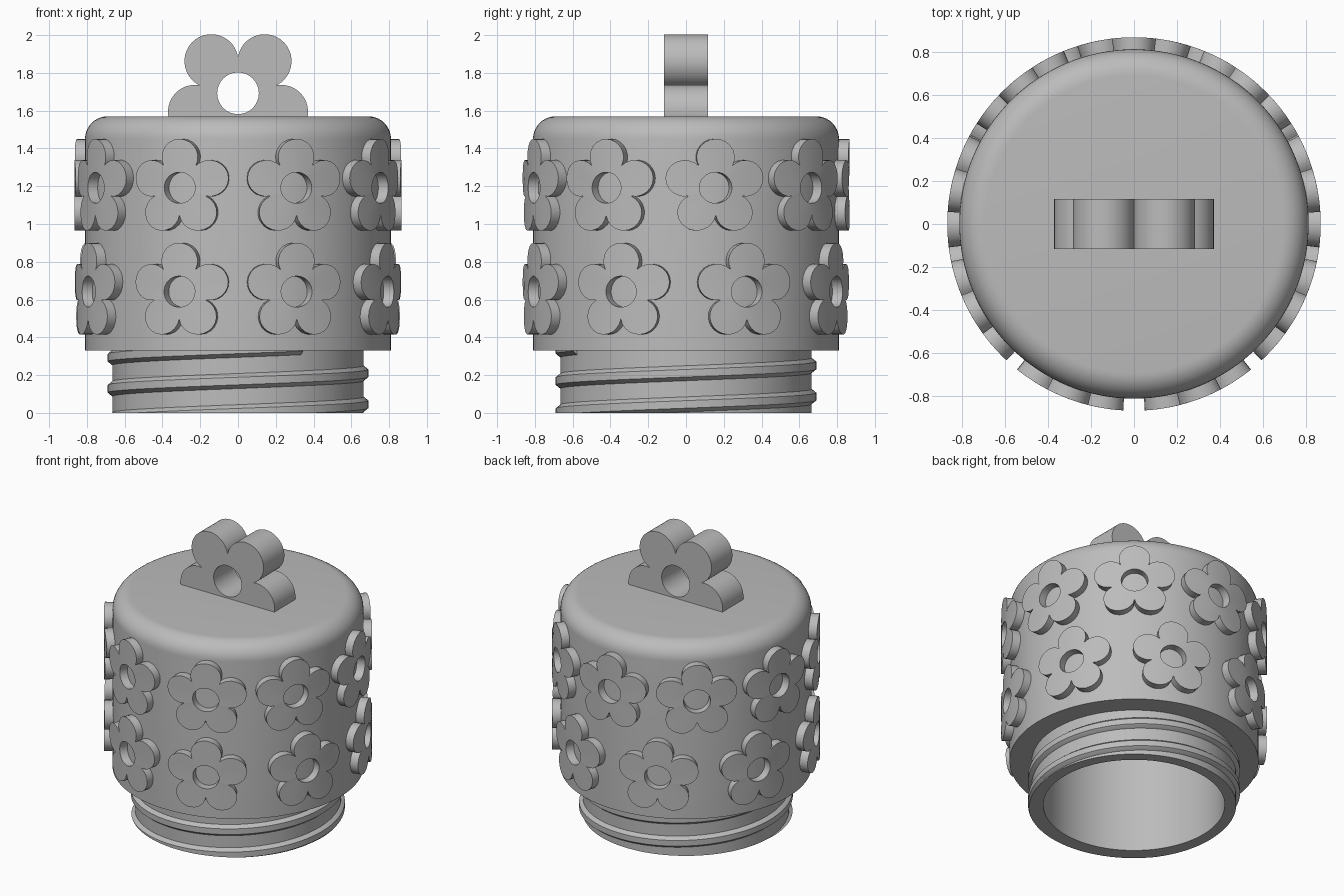
import bpy, bmesh
from math import sin, cos, pi, radians, atan2, hypot
from mathutils import Vector

cube = bpy.data.objects.get("Cube")
if cube:
    bpy.data.objects.remove(cube, do_unlink=True)

grey = bpy.data.materials.new("plain grey")
grey.use_nodes = True
grey.diffuse_color = (0.5, 0.5, 0.5, 1)
grey.node_tree.nodes["Principled BSDF"].inputs["Base Color"].default_value = (0.5, 0.5, 0.5, 1)

BODY_R, FLOWER_R, BODY_Z, TOP_Z = 0.81, 0.866, 0.33, 1.57


def finish(bm, name):
    bmesh.ops.recalc_face_normals(bm, faces=bm.faces)
    mesh = bpy.data.meshes.new(name)
    bm.to_mesh(mesh)
    bm.free()
    mesh.materials.append(grey)
    obj = bpy.data.objects.new(name, mesh)
    bpy.context.collection.objects.link(obj)
    bpy.ops.object.select_all(action='DESELECT')
    obj.select_set(True)
    bpy.context.view_layer.objects.active = obj
    bpy.ops.object.shade_smooth_by_angle(angle=radians(32))
    return obj


def bridge(bm, rings, wrap_rings=False, wrap_points=True):
    """Join consecutive rings of points with quads."""
    rows = [[bm.verts.new(p) for p in ring] for ring in rings]
    pairs = list(zip(rows, rows[1:])) + ([(rows[-1], rows[0])] if wrap_rings else [])
    for a, b in pairs:
        n = len(a)
        for i in range(n if wrap_points else n - 1):
            j = (i + 1) % n
            bm.faces.new((a[i], a[j], b[j], b[i]))
    return rows


def lathe(name, profile, segments=128):
    bm = bmesh.new()
    rings = [[(r * cos(2 * pi * i / segments), r * sin(2 * pi * i / segments), z)
              for i in range(segments)] for r, z in profile]
    rows = bridge(bm, rings)
    bm.faces.new(rows[0])
    bm.faces.new(rows[-1])
    return finish(bm, name)


def flower(bm, size, hole_r, hole_shift, turn, place, steps=14):
    """Five-petal ring, placed by place(u, v, layer), layer 0 back and 1 front."""
    petal, spread = size * 0.594, radians(117.6)
    outline = []
    for k in range(5):
        c = turn + 2 * pi * k / 5
        for i in range(steps):
            a = c + spread * (2 * i / steps - 1)
            outline.append((size * cos(c) + petal * cos(a), size * sin(c) + petal * sin(a)))
    hole = []
    for u, v in outline:
        a = atan2(v, u)
        hole.append((hole_r * cos(a), hole_r * sin(a) + hole_shift))
    middle = [((u + s) / 2, (v + t) / 2) for (u, v), (s, t) in zip(outline, hole)]
    layers = [(hole, 0), (hole, 1), (middle, 1), (outline, 1), (outline, 0)]
    bridge(bm, [[place(u, v, d) for u, v in ring] for ring, d in layers], wrap_rings=True)


# Hollow body with rounded shoulder and narrower neck
FILLET = 0.12
shoulder = [(BODY_R - FILLET + FILLET * cos(a), TOP_Z - FILLET + FILLET * sin(a))
            for a in (pi / 2 * i / 10 for i in range(11))]
lathe("body_and_neck", [(0.59, 1.42), (0.59, 0), (0.665, 0), (0.665, BODY_Z),
                        (BODY_R, BODY_Z)] + shoulder)

# Helical screw thread around the neck, trimmed flat at the bottom
PITCH, STEPS = 0.165, 96
section = [(0.65, -0.045), (0.665, -0.04), (0.69, -0.02), (0.69, 0.02), (0.665, 0.04), (0.65, 0.045)]
rings = []
for i in range(int(STEPS * -1.6), int(STEPS * 0.85)):
    t = i / STEPS
    a = 2 * pi * t
    rings.append([(r * cos(a), r * sin(a), 0.21 + PITCH * t + dz) for r, dz in section])
bm = bmesh.new()
rows = bridge(bm, rings)
bm.faces.new(rows[0])
bm.faces.new(rows[-1])
for height, up in ((0, -1), (BODY_Z + 0.01, 1)):
    cut = bmesh.ops.bisect_plane(bm, geom=bm.verts[:] + bm.edges[:] + bm.faces[:],
                                 plane_co=(0, 0, height), plane_no=(0, 0, up), clear_outer=True)
    edges = [e for e in cut["geom_cut"] if isinstance(e, bmesh.types.BMEdge)]
    bmesh.ops.holes_fill(bm, edges=edges)
finish(bm, "screw_thread")

# Two rows of flowers wrapped around the body
for row, count, step, height in (("upper", 9, 39.75, 1.192), ("lower", 8, 45.4, 0.642)):
    for k in range(count):
        angle = radians(90 + step * (k - (count - 1) / 2))

        def wrap(u, v, layer):
            r = FLOWER_R if layer else BODY_R - 0.02
            a = angle + u / BODY_R
            return Vector((r * cos(a), r * sin(a), height + v))

        bm = bmesh.new()
        flower(bm, 0.162, 0.082, 0, pi / 2, wrap)
        finish(bm, f"{row}_flower_{k + 1}")

# Upright flower loop on top, cut off level with the lid
bm = bmesh.new()
flower(bm, 0.24, 0.11, 0.024, 0.3 * pi,
       lambda u, v, layer: Vector((u, 0.117 * (1 - 2 * layer), 1.668 + v)), steps=24)
cut = bmesh.ops.bisect_plane(bm, geom=bm.verts[:] + bm.edges[:] + bm.faces[:],
                             plane_co=(0, 0, TOP_Z - 0.005), plane_no=(0, 0, -1), clear_outer=True)
bmesh.ops.holes_fill(bm, edges=[e for e in cut["geom_cut"] if isinstance(e, bmesh.types.BMEdge)])
finish(bm, "top_loop")
